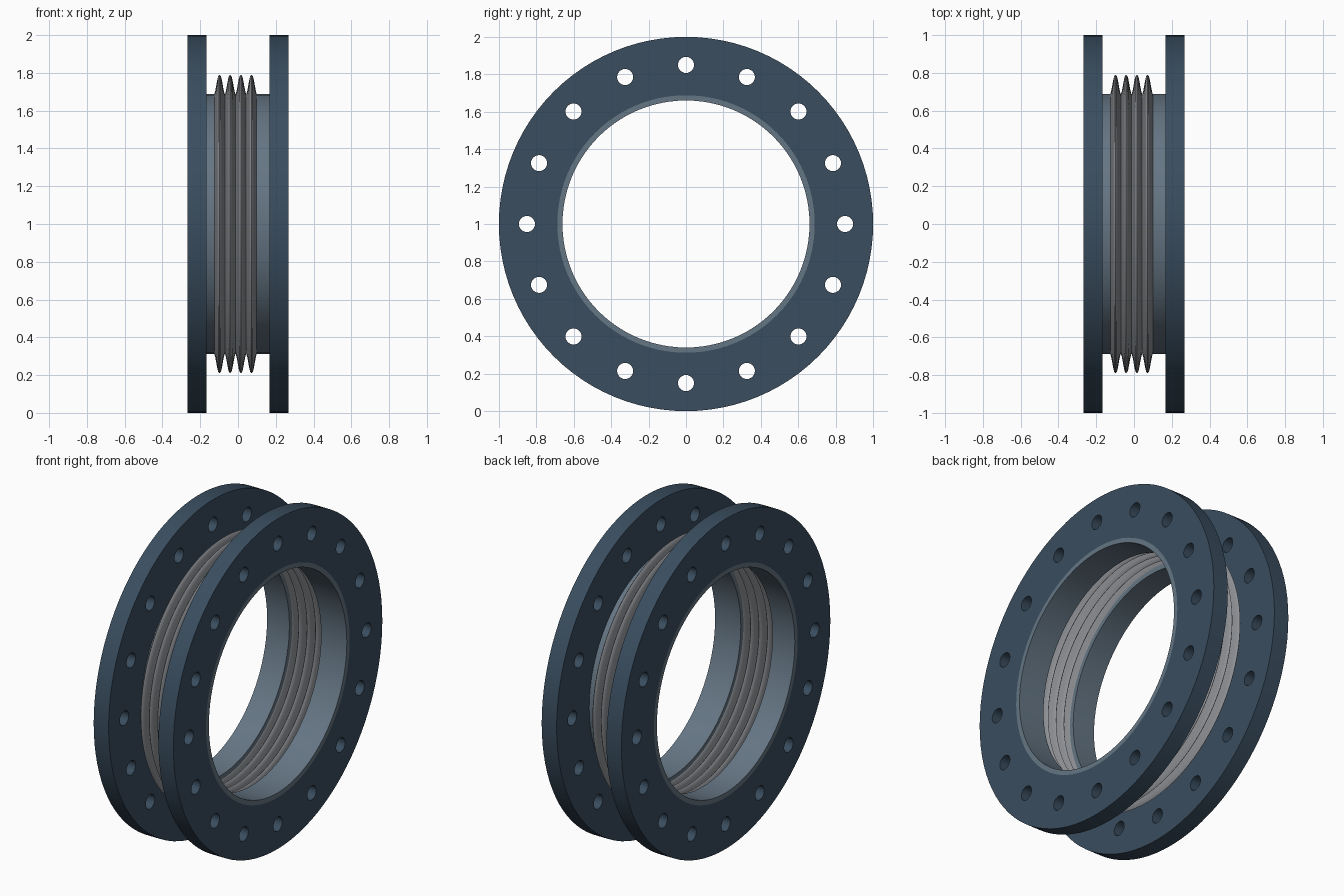
import bpy, bmesh, math

if "Cube" in bpy.data.objects:
    bpy.data.objects.remove(bpy.data.objects["Cube"])

SEG = 96
AXIS_Z = 1.0


def material(name, rgb):
    m = bpy.data.materials.new(name)
    m.diffuse_color = (*rgb, 1)
    m.use_nodes = True
    m.node_tree.nodes["Principled BSDF"].inputs["Base Color"].default_value = m.diffuse_color
    return m


def finish(obj, mat):
    obj.data.materials.append(mat)
    bpy.ops.object.select_all(action='DESELECT')
    obj.select_set(True)
    bpy.context.view_layer.objects.active = obj
    bpy.ops.object.shade_smooth_by_angle(angle=math.radians(35))


def revolve(name, profile):
    """Spin a closed (x, radius) profile around the x axis."""
    bm = bmesh.new()
    rings = []
    for i in range(SEG):
        a = 2 * math.pi * i / SEG
        rings.append([bm.verts.new((x, r * math.sin(a), r * math.cos(a)))
                      for x, r in profile])
    n = len(profile)
    for i in range(SEG):
        p, q = rings[i], rings[(i + 1) % SEG]
        for j in range(n):
            k = (j + 1) % n
            bm.faces.new((p[j], p[k], q[k], q[j]))
    bmesh.ops.recalc_face_normals(bm, faces=bm.faces)
    mesh = bpy.data.meshes.new(name)
    bm.to_mesh(mesh)
    bm.free()
    obj = bpy.data.objects.new(name, mesh)
    obj.location.z = AXIS_Z
    bpy.context.collection.objects.link(obj)
    return obj


def ring(name, x0, x1, r_in, r_out):
    return revolve(name, [(x0, r_in), (x0, r_out), (x1, r_out), (x1, r_in)])


def bolt_cutter(x0, x1, count, pitch_r, hole_r, sides=24):
    bm = bmesh.new()
    for i in range(count):
        a = 2 * math.pi * i / count
        cy, cz = pitch_r * math.sin(a), pitch_r * math.cos(a)
        loop = []
        for j in range(sides):
            b = 2 * math.pi * j / sides
            loop.append(bm.verts.new((x0, cy + hole_r * math.cos(b),
                                      cz + hole_r * math.sin(b))))
        face = bm.faces.new(loop)
        ext = bmesh.ops.extrude_face_region(bm, geom=[face], use_keep_orig=True)
        for v in ext['geom']:
            if isinstance(v, bmesh.types.BMVert):
                v.co.x = x1
    bmesh.ops.recalc_face_normals(bm, faces=bm.faces)
    mesh = bpy.data.meshes.new("bolt_cutter")
    bm.to_mesh(mesh)
    bm.free()
    obj = bpy.data.objects.new("bolt_cutter", mesh)
    obj.location.z = AXIS_Z
    obj.hide_render = True
    bpy.context.collection.objects.link(obj)
    return obj


flange_mat = material("flange_paint", (0.042, 0.075, 0.115))
pipe_mat = material("pipe_steel", (0.13, 0.18, 0.23))
bellows_mat = material("bellows_steel", (0.27, 0.28, 0.30))

# Flanges with sixteen bolt holes each
for side, x0, x1 in (("left", -0.267, -0.167), ("right", 0.167, 0.267)):
    flange = ring(side + "_flange", x0, x1, 0.688, 1.0)
    cutter = bolt_cutter(x0 - 0.05, x1 + 0.05, 16, 0.85, 0.043)
    mod = flange.modifiers.new("bolt_holes", 'BOOLEAN')
    mod.operation = 'DIFFERENCE'
    mod.solver = 'EXACT'
    mod.object = cutter
    bpy.ops.object.select_all(action='DESELECT')
    flange.select_set(True)
    bpy.context.view_layer.objects.active = flange
    bpy.ops.object.modifier_apply(modifier=mod.name)
    bpy.data.objects.remove(cutter)
    finish(flange, flange_mat)

# Pipe stubs lining the flanges
finish(ring("left_pipe", -0.267, -0.118, 0.66, 0.688), pipe_mat)
finish(ring("right_pipe", 0.095, 0.267, 0.66, 0.688), pipe_mat)

# Corrugated thin-walled bellows with four waves
START, PITCH, WAVES, STEPS = -0.126, 0.0565, 4, 14
mid = []
for i in range(WAVES * STEPS + 1):
    t = i / STEPS
    mid.append((START + PITCH * t, 0.735 - 0.052 * math.cos(2 * math.pi * t)))
outer, inner = [], []
for i, (x, r) in enumerate(mid):
    a, b = mid[max(i - 1, 0)], mid[min(i + 1, len(mid) - 1)]
    dx, dr = b[0] - a[0], b[1] - a[1]
    if i in (0, len(mid) - 1):
        dr = 0
    h = 0.003 / math.hypot(dx, dr)
    outer.append((x - dr * h, r + dx * h))
    inner.append((x + dr * h, r - dx * h))
finish(revolve("bellows", outer + inner[::-1]), bellows_mat)
